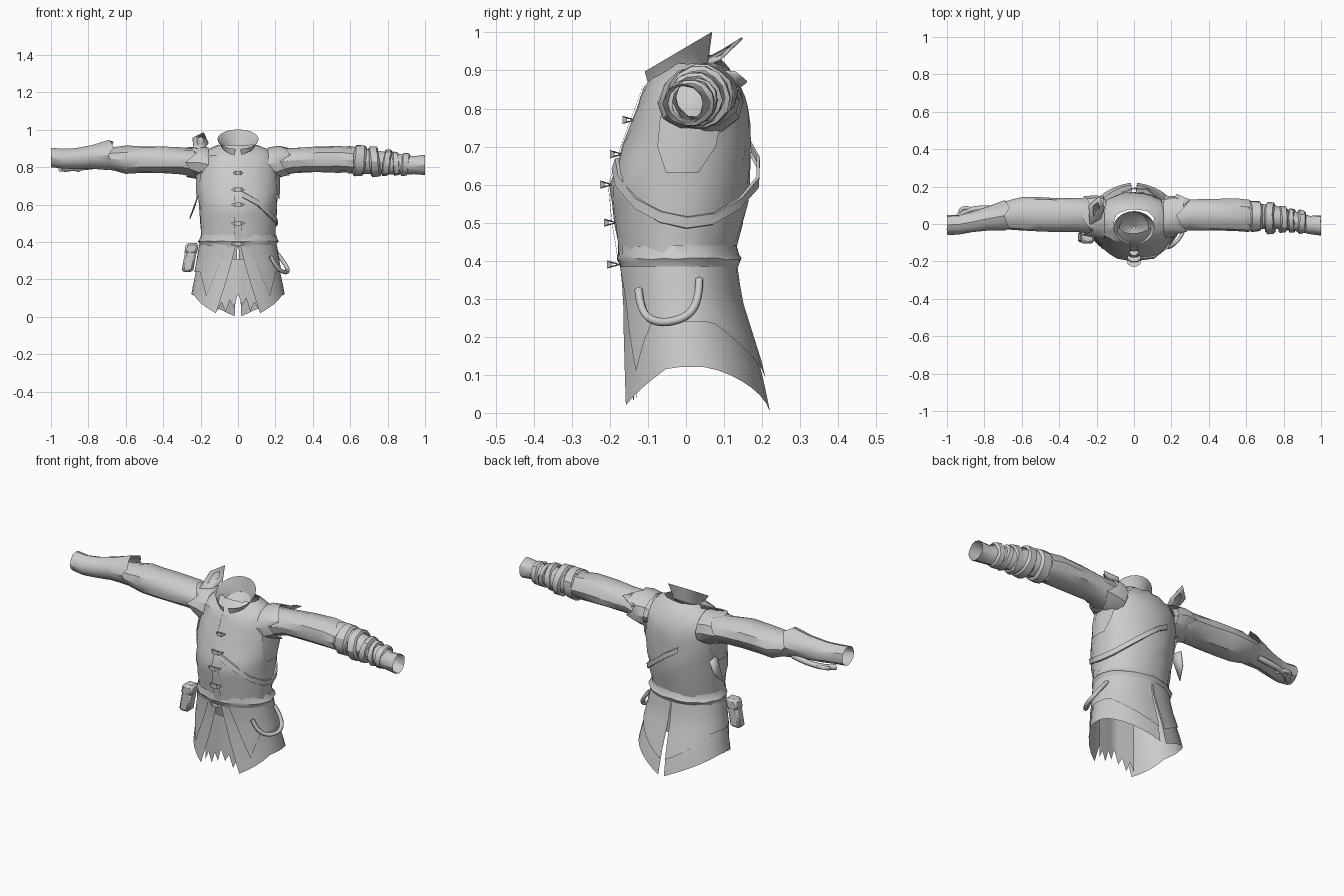
import bpy, bmesh, math, random
from mathutils import Vector

random.seed(4)
if "Cube" in bpy.data.objects:
    bpy.data.objects.remove(bpy.data.objects["Cube"])

cloth = bpy.data.materials.new("grey cloth")
cloth.use_nodes = True
GREY = (0.6, 0.6, 0.6, 1)
cloth.diffuse_color = GREY
cloth.node_tree.nodes["Principled BSDF"].inputs["Base Color"].default_value = GREY

# Body outline: height, half width, front y, back y
BODY = [(0, .27, -.18, .222), (.12, .25, -.172, .197), (.3, .215, -.166, .14),
        (.41, .197, -.175, .125), (.5, .205, -.19, .15), (.6, .212, -.2, .17),
        (.7, .22, -.167, .17), (.8, .22, -.13, .165), (.86, .198, -.108, .14),
        (.9, .15, -.07, .108), (.925, .09, -.04, .07)]


def body(angle, z, off=0.0):
    """Point on the body; angle 0 is the front and grows towards +x."""
    for a, b in zip(BODY, BODY[1:]):
        if z <= b[0]:
            break
    t = (z - a[0]) / (b[0] - a[0])
    w, f, k = (a[i] + (b[i] - a[i]) * t for i in (1, 2, 3))
    return Vector(((w + off) * math.sin(angle),
                   (f + k) / 2 - ((k - f) / 2 + off) * math.cos(angle), z))


def finish(name, bm, thick=0.0):
    bmesh.ops.recalc_face_normals(bm, faces=bm.faces)
    mesh = bpy.data.meshes.new(name)
    bm.to_mesh(mesh)
    bm.free()
    ob = bpy.data.objects.new(name, mesh)
    bpy.context.collection.objects.link(ob)
    mesh.materials.append(cloth)
    if thick:
        mod = ob.modifiers.new("thickness", "SOLIDIFY")
        mod.thickness = thick
        mod.offset = 0
    bpy.ops.object.select_all(action="DESELECT")
    ob.select_set(True)
    bpy.context.view_layer.objects.active = ob
    bpy.ops.object.shade_smooth_by_angle(angle=math.radians(32))
    return ob


def loft(name, rows, closed=True, jitter=0.0):
    """Skin a list of equal length point rows."""
    bm = bmesh.new()
    grid = [[bm.verts.new(Vector(p) + Vector([random.uniform(-jitter, jitter) for _ in "xyz"]))
             for p in row] for row in rows]
    n = len(rows[0])
    for a, b in zip(grid, grid[1:]):
        for i in range(n if closed else n - 1):
            j = (i + 1) % n
            bm.faces.new((a[i], a[j], b[j], b[i]))
    return finish(name, bm)


def tube(name, rings, wide=1.0, jitter=0.0, ragged=0.0):
    """Sleeve along x from (x, y, z, radius) rings; the last rim may be ragged."""
    rows, sides = [], 12
    for k, (x, y, z, r) in enumerate(rings):
        rag = ragged if k == len(rings) - 1 else 0
        rows.append([(x + rag * (i % 3 - 1), y + r * wide * math.cos(i * math.tau / sides),
                      z + r * math.sin(i * math.tau / sides)) for i in range(sides)])
    return loft(name, rows, jitter=jitter)


def plate(name, points):
    bm = bmesh.new()
    bm.faces.new([bm.verts.new(p) for p in points])
    return finish(name, bm, .006)


def rope(name, points, radius):
    curve = bpy.data.curves.new(name, "CURVE")
    curve.dimensions = "3D"
    curve.bevel_depth = radius
    curve.bevel_resolution = 1
    curve.resolution_u = 4
    curve.use_fill_caps = True
    sp = curve.splines.new("NURBS")
    sp.points.add(len(points) - 1)
    for p, co in zip(sp.points, points):
        p.co = (*co, 1)
    sp.use_endpoint_u = True
    ob = bpy.data.objects.new(name, curve)
    bpy.context.collection.objects.link(ob)
    curve.materials.append(cloth)


def around(z, off=0.0, n=28):
    return [body(i * math.tau / n, z, off) for i in range(n)]


# Jacket body and gathered waist, which is deepest at the sides and back
heights = [.4, .44, .5, .55, .6, .65, .7, .75, .8, .83, .86, .88, .9, .918]
loft("jacket_body", [around(z) for z in heights], jitter=.004)
gather = []
for z, o in ((.44, 0), (.418, .01), (.405, .022), (.392, .01), (.372, 0)):
    gather.append([body(a, z, o * (.25 + .75 * math.sin(a / 2))) for a in
                   (i * math.tau / 28 for i in range(28))])
loft("waist_gather", gather, jitter=.004)


# Skirt halves with a front opening and a narrow back slit
def skirt(name, side, off, hem, top, gap):
    cols, levels = 14, 6
    rows = []
    for k in range(levels + 1):
        t = k / levels
        start, end = gap + .42 * t, math.pi - .015 - .05 * t
        row = []
        for i in range(cols + 1):
            u = i / cols
            row.append(body(side * (start + (end - start) * u), top + (hem(u) - top) * t, off))
        rows.append(row)
    loft(name, rows, closed=False)


def low_hem(u):
    return .12 - .1 * max(0, 1 - u / .3) - .117 * max(0, (u - .5) / .5) ** 1.4


def high_hem(u):
    return .24 - .13 * max(0, 1 - u / .12) - .15 * max(0, (u - .55) / .45)


for side, label in ((1, "left"), (-1, "right")):
    skirt(label + "_skirt", side, 0, low_hem, .4, .04)
    skirt(label + "_over_skirt", side, .007, high_hem, .385, .3)

# Ragged lining behind the front opening
hem = [.03, .08, .025, .09, .05, .125, .06, .1, .03, .08, .035]
lining = [[(-.11 + .022 * i, -.15 + abs(i - 5) * .004, z) for i in range(11)] for z in (.31, .14)]
lining.append([(p[0], p[1], h) for p, h in zip(lining[0], hem)])
loft("ragged_lining", lining, closed=False)

# Standing collar with a narrow front notch
rows = []
for t in (0, .3, .65, 1):
    r = .078 + .032 * t ** 1.5
    row = []
    for i in range(21):
        notch = .32 - .2 * t
        a = notch + (math.tau - 2 * notch) * i / 20
        back = (1 - math.cos(a)) / 2
        row.append((r * math.sin(a), -.02 - (.078 + .011 * t) * math.cos(a),
                    .845 + .075 * back + t * (.052 + .03 * back)))
    rows.append(row)
loft("collar", rows, closed=False)

# Undershirt seen inside the neck
loft("undershirt", [[(r * math.sin(a), -.02 - r * math.cos(a), z - .035 * math.cos(a) * r / .08)
                     for a in (i * math.tau / 14 for i in range(14))]
                    for r, z in ((.08, .885), (.055, .865), (.005, .85))])

# Front edge strip and clasps
loft("front_strip", [[body(a, z, .005) for a in (-.1, 0, .1)] for z in heights[:11]], closed=False)
for z in (.39, .5, .6, .68, .77):
    size = .034 if z < .7 else .024
    y = body(0, z).y - (.008 if z < .4 else 0)
    rows = [[(x * size, y + dy, z + h * .011) for x in (-1, -.5, .5, 1)]
            for dy, h in ((-.026, 1), (-.026, -1), (-.002, -.1), (-.002, .1), (-.026, 1))]
    for row in rows:
        for i in (0, 3):
            row[i] = (row[i][0], row[i][1] + .012, z + (row[i][2] - z) * .3)
    loft("clasp", rows, closed=False)

# Strap from the chest, under the left arm and standing off the back
path = [(.1, .655, 0), (.5, .61, 0), (.9, .55, 0), (1.3, .515, 0), (1.7, .5, 0), (2.1, .51, .004),
        (2.5, .55, .014), (2.85, .605, .022), (3.15, .66, .014), (3.45, .7, 0)]
loft("chest_strap", [[body(a, z - .016, .002 + o), body(a, z - .014, .01 + o),
                      body(a, z + .014, .01 + o), body(a, z + .016, .002 + o)]
                     for a, z, o in path], closed=False)

# Right sleeve with flared bracer
tube("right_sleeve", [(-.15, .04, .81, .07), (-.2, .045, .82, .078), (-.3, .048, .835, .07),
                      (-.42, .046, .84, .073), (-.52, .05, .84, .073), (-.6, .055, .84, .073),
                      (-.66, .048, .845, .062), (-.74, .04, .85, .05)], wide=1.26, jitter=.004)
tube("right_bracer", [(-1, -.005, .852, .052), (-.94, -.004, .845, .052), (-.87, .01, .845, .055),
                      (-.78, .03, .855, .063), (-.68, .045, .865, .08)], ragged=.014, jitter=.002)
rope("bracer_tie", [(-.95, .03, .79), (-.9, .085, .79), (-.83, .09, .795), (-.72, .08, .81)], .015)
rope("bracer_knot", [(-.92, .05, .785), (-.95, .09, .80), (-.88, .1, .80), (-.85, .06, .785)], .012)

# Left sleeve with wrapped forearm
tube("left_sleeve", [(.15, .04, .81, .07), (.2, .045, .82, .075), (.3, .05, .835, .066),
                     (.42, .05, .842, .068), (.54, .048, .842, .07), (.62, .045, .838, .067)],
     wide=1.26, jitter=.004)
tube("left_forearm", [(1, -.008, .812, .053), (.94, -.005, .812, .048), (.88, .01, .815, .052),
                      (.76, .035, .825, .062), (.6, .045, .842, .074)], ragged=.016, jitter=.002)
for x, r, half, lean in ((.65, .084, .032, .006), (.73, .085, .026, -.008), (.795, .073, .02, .01),
                         (.845, .066, .016, -.005), (.895, .064, .02, .006)):
    y, z = .045 - (x - .62) * .12, .838 - (x - .62) * .08
    rows = []
    for dx, dr in ((-1, -.012), (-.7, 0), (.7, -.003), (1, -.015)):
        rows.append([(x + dx * half + lean * math.sin(i * math.tau / 14),
                      y + (r + dr) * math.cos(i * math.tau / 14),
                      z + (r + dr) * math.sin(i * math.tau / 14)) for i in range(14)])
    loft("forearm_wrap", rows, jitter=.003)

# Torn shoulder caps, armhole panels and loose flaps
for s, label in ((1, "left"), (-1, "right")):
    tube(label + "_shoulder_cap", [(s * .16, .035, .815, .09), (s * .21, .04, .822, .09),
                                   (s * .255, .045, .83, .08)], wide=1.26, ragged=.025, jitter=.004)
    loft(label + "_armhole_panel", [[body(s * (math.pi / 2 + a * w), z, .008) for a in (-.45, -.15, .15, .45)]
                                    for z, w in ((.78, 1.2), (.7, 1), (.63, .5))], closed=False)
plate("right_raised_flap", [(-.2, -.05, .87), (-.235, -.03, .885), (-.243, .1, .955),
                            (-.185, .148, .985), (-.158, .09, .93)])
plate("left_shoulder_tear", [(.2, .12, .84), (.23, .16, .87), (.3, .13, .895), (.25, .08, .9)])
plate("right_side_tear", [(-.21, .03, .66), (-.215, .1, .65), (-.235, .09, .58), (-.258, .04, .525)])

# Slim hip pouch with a lid, and a hanging loop on the other hip
for name, low, high, grow in (("pouch", .24, .375, 0), ("pouch_lid", .335, .395, .006)):
    bm = bmesh.new()
    bmesh.ops.create_cube(bm, size=1)
    for v in bm.verts:
        z = low + (high - low) * (v.co.z + .5)
        v.co = (-.257 + v.co.x * (.062 + grow) + (z - .32) * .18, -.07 + v.co.y * (.06 + grow), z)
    ob = finish(name, bm)
    mod = ob.modifiers.new("soft edges", "BEVEL")
    mod.width = .012
rope("hip_loop", [(.175, -.125, .325), (.205, -.12, .26), (.245, -.08, .235), (.27, -.03, .24),
                  (.265, .02, .26), (.235, .035, .31), (.2, .035, .35)], .011)
